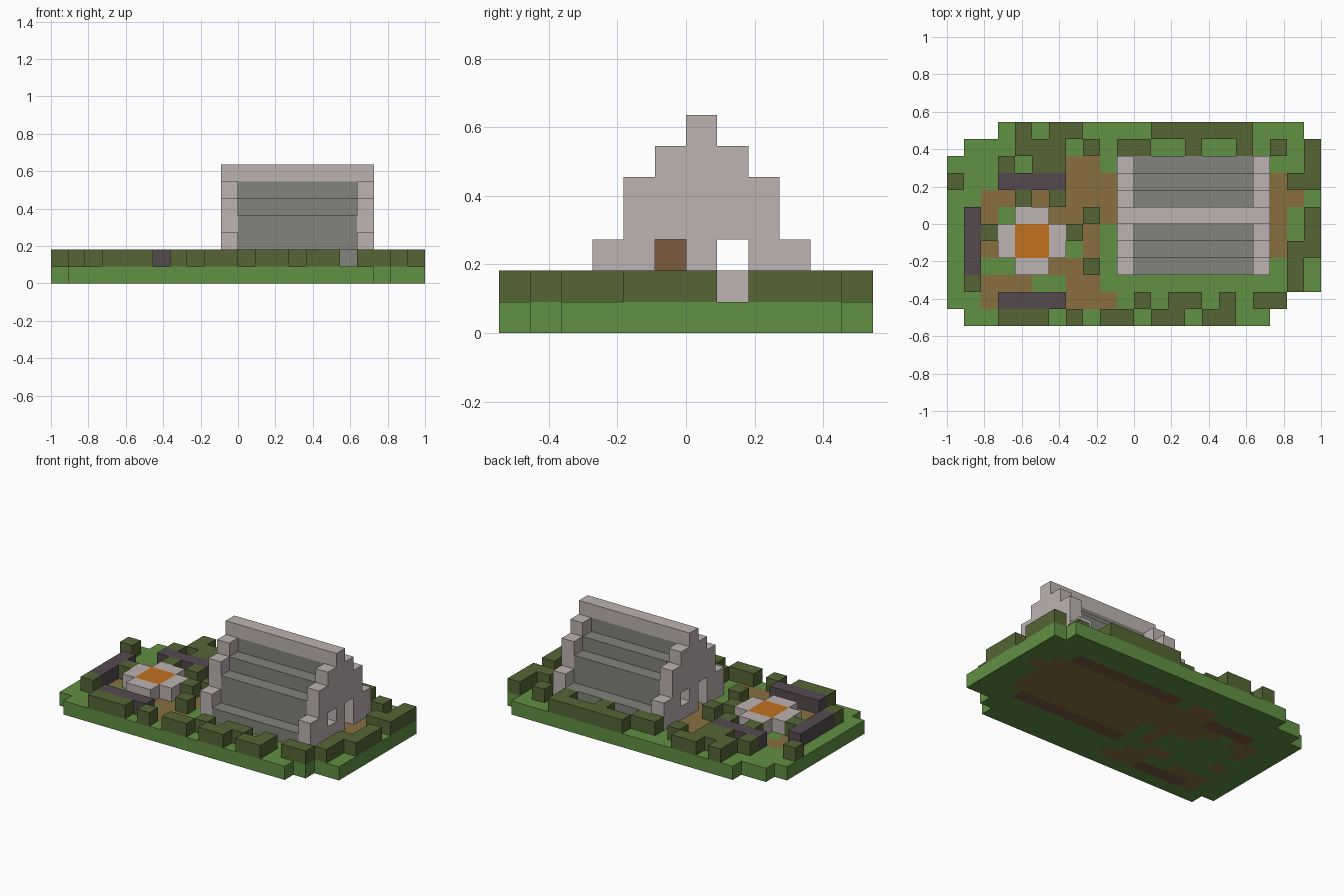
import bpy
import bmesh
from mathutils import Vector

if "Cube" in bpy.data.objects:
    bpy.data.objects.remove(bpy.data.objects["Cube"], do_unlink=True)

S = 1 / 11          # edge length of one block
COLS, ROWS = 22, 12


def material(name, hexcode):
    def lin(v):
        return v / 12.92 if v <= 0.04045 else ((v + 0.055) / 1.055) ** 2.4
    rgb = [lin(int(hexcode[i:i + 2], 16) / 255) for i in (0, 2, 4)]
    m = bpy.data.materials.new(name)
    m.use_nodes = True
    m.diffuse_color = (*rgb, 1)
    m.node_tree.nodes["Principled BSDF"].inputs["Base Color"].default_value = (*rgb, 1)
    return m


MATS = {
    "grass": material("grass green", "619043"),
    "hedge": material("hedge green", "556535"),
    "dirt": material("dirt brown", "886F40"),
    "wood": material("wood brown", "7C5B40"),
    "stone": material("pale stone", "BCB3B1"),
    "roof": material("roof grey", "82837B"),
    "bench": material("dark plum wood", "554A4F"),
    "fire": material("fire orange", "C2721F"),
}

# Ground plan, back row first: g grass, d dirt, w wood
GROUND = [
    "...gggggggggggggggggg.",
    ".ggggggggggggggggggggg",
    "gggggggddgwwwwwwwwwggg",
    "gggwwwwdddddddddddddgg",
    "ggddgddddddddddddddddg".replace(" ", "d")[:COLS],
    "ggdgggddddddddddddddgg",
    "ggggggggdgddddddddddgg",
    "ggdgggggdgddddddddddgg",
    "ggggggddggwwwwwwwwwggg",
    "ggdddggddggggggggggggg",
    "ggdwwwwdddgggggggggg..",
    ".gggggggggggggggggg...",
]
# Garden plan one block up: h hedge, p bench, s stone, o fire
GARDEN = [
    "....h.hh....hhhhhh....",
    "....hhh.h.hh..h..h.h.h",
    "...h.hh..............h",
    "h..pppp.............hh",
    "....h.h...............",
    ".p..ss..h............h",
    ".phsoosh.............h",
    ".p.soos.............hh",
    ".p..ss..h...........h.",
    ".h..................h.",
    "...pppp....h.hh.h.hh..",
    "...hhh.h.hh.hh.hh.....",
]

parts = {}          # part name -> (material, set of block cells)


def add(name, mat, cells):
    parts.setdefault(name, (mat, set()))[1].update(cells)


def plan(rows, level, key):
    for r, line in enumerate(rows):
        for c, ch in enumerate(line):
            if ch in key:
                add(*key[ch], [(c, r, level)])


plan(GROUND, 0, {"g": ("lawn", "grass"), "d": ("dirt_path", "dirt"),
                 "w": ("wood_foundation", "wood")})
plan(GARDEN, 1, {"h": ("hedges", "hedge"), "p": ("benches", "bench"),
                 "s": ("fire_pit_stones", "stone"), "o": ("fire", "fire")})

# Stepped end walls with a door and a window in each
MID = 5
HALF = {1: 3, 2: 3, 3: 2, 4: 2, 5: 1, 6: 0}
for name, col, door, window in (("right_end_wall", 10, 6, 4), ("left_end_wall", 18, 4, 6)):
    holes = {(col, door, 1), (col, door, 2), (col, window, 2)}
    wall = {(col, MID + d, k) for k, h in HALF.items() for d in range(-h, h + 1)}
    add(name, "stone", wall - holes)

# Hollow stepped roof and stone ridge between the end walls
LEVELS = {3: (1,), 2: (1, 2, 3), 1: (4,), 0: (5,)}
for c in range(11, 18):
    for d, levels in LEVELS.items():
        add("roof", "roof", [(c, MID + s * d, k) for s in (-1, 1) for k in levels])
    add("roof_ridge", "stone", [(c, MID, 6)])

# Cupboard inside the house
add("cupboard", "wood", [(12, 6, 1), (12, 6, 2)])


def build(name, mat, cells, solid):
    """Join block cells into one mesh, keeping only exposed faces."""
    bm = bmesh.new()
    for cell in sorted(cells):
        c, r, k = cell
        mid = Vector((c + 0.5 - COLS / 2, ROWS / 2 - r - 0.5, k + 0.5))
        for axis in range(3):
            for sign in (-1, 1):
                n = Vector((0, 0, 0))
                n[axis] = sign
                if (c + int(n.x), r - int(n.y), k + int(n.z)) in solid:
                    continue
                u = Vector((0, 0, 0))
                u[(axis + 1) % 3] = 0.5
                v = n.cross(u)
                centre = mid + n / 2
                bm.faces.new([bm.verts.new((centre + a * u + b * v) * S)
                              for a, b in ((-1, -1), (1, -1), (1, 1), (-1, 1))])
    bmesh.ops.remove_doubles(bm, verts=bm.verts, dist=0.001)
    mesh = bpy.data.meshes.new(name)
    bm.to_mesh(mesh)
    bm.free()
    mesh.materials.append(MATS[mat])
    bpy.context.collection.objects.link(bpy.data.objects.new(name, mesh))


solid = set().union(*(cells for _, cells in parts.values()))
for part, (mat, cells) in parts.items():
    build(part, mat, cells, solid)
